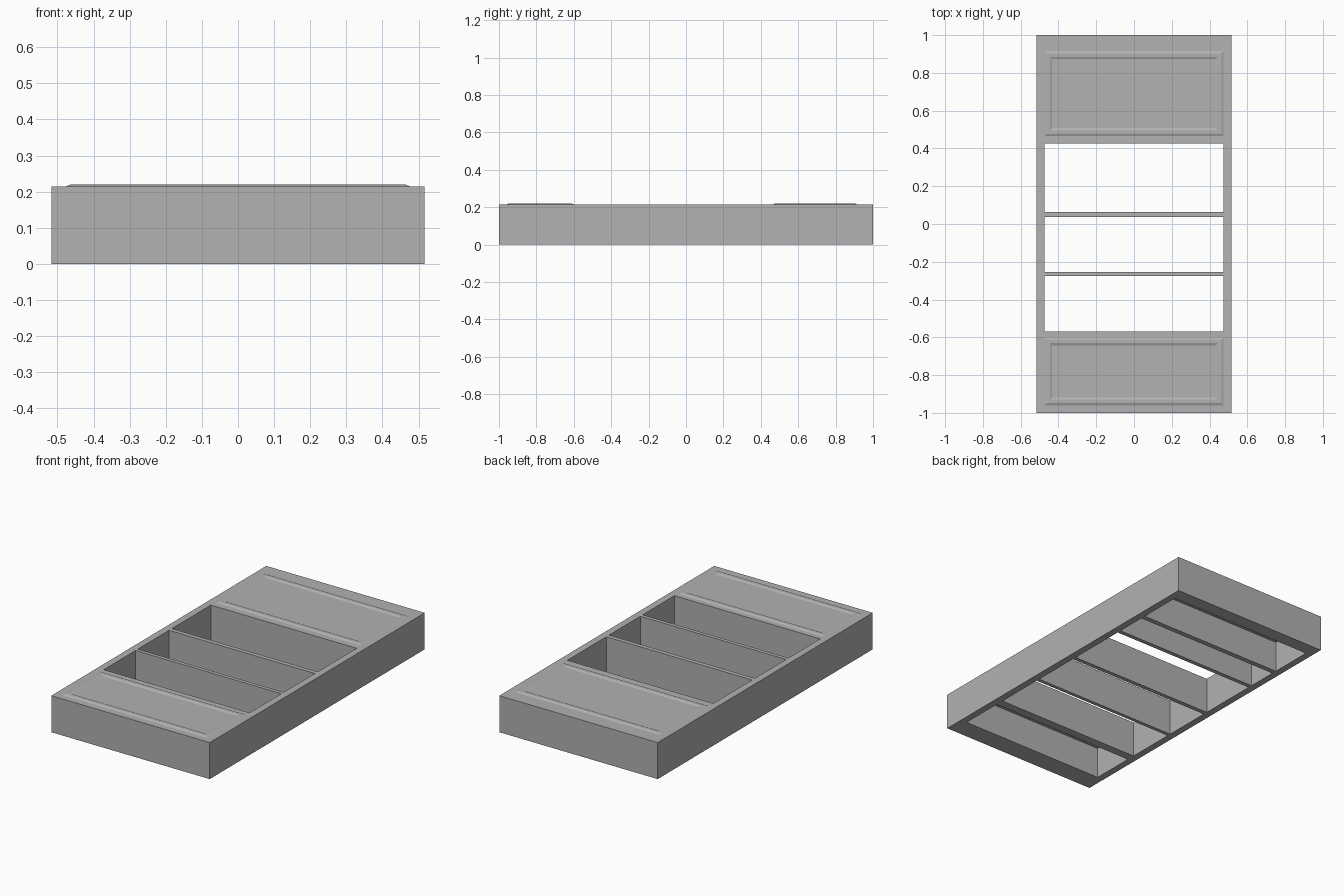
import bpy
import bmesh

cube = bpy.data.objects.get("Cube")
if cube:
    bpy.data.objects.remove(cube, do_unlink=True)

HALF_X, INNER_X = 0.516, 0.475
TOP, CEILING, RIDGE_TOP = 0.215, 0.185, 0.22

grey = bpy.data.materials.new("mid grey")
grey.use_nodes = True
colour = (0.445, 0.445, 0.445, 1.0)
grey.diffuse_color = colour
grey.node_tree.nodes["Principled BSDF"].inputs["Base Color"].default_value = colour


def finish(bm, name):
    bmesh.ops.recalc_face_normals(bm, faces=bm.faces)
    mesh = bpy.data.meshes.new(name)
    bm.to_mesh(mesh)
    bm.free()
    mesh.materials.append(grey)
    obj = bpy.data.objects.new(name, mesh)
    bpy.context.collection.objects.link(obj)
    return obj


def add_box(bm, half_x, y0, y1, z0, z1):
    verts = bmesh.ops.create_cube(bm, size=1)["verts"]
    bmesh.ops.scale(bm, verts=verts, vec=(2 * half_x, y1 - y0, z1 - z0))
    bmesh.ops.translate(bm, verts=verts, vec=(0, (y0 + y1) / 2, (z0 + z1) / 2))


# Main block
bm = bmesh.new()
add_box(bm, HALF_X, -1, 1, 0, TOP)
body = finish(bm, "tray_body")

# Three open compartments, and three hollows closed on top
bm = bmesh.new()
for y0, y1 in ((-0.57, -0.275), (-0.253, 0.037), (0.063, 0.425)):
    add_box(bm, INNER_X, y0, y1, -0.1, TOP + 0.1)
for y0, y1 in ((-0.88, -0.62), (0.45, 0.63), (0.66, 0.92)):
    add_box(bm, INNER_X, y0, y1, -0.1, CEILING)
cutter = finish(bm, "compartment_cutter")
cutter.hide_render = True

cut = body.modifiers.new("compartments", "BOOLEAN")
cut.operation = "DIFFERENCE"
cut.solver = "EXACT"
cut.object = cutter
bpy.context.view_layer.objects.active = body
bpy.ops.object.modifier_apply(modifier=cut.name)
bpy.data.objects.remove(cutter, do_unlink=True)


# Low bevelled ridge framing each end panel
def panel_ridge(name, y0, y1):
    bm = bmesh.new()
    rings = []
    for inset, z in ((0, TOP), (0.012, RIDGE_TOP), (0.03, RIDGE_TOP), (0.042, TOP)):
        x, a, b = INNER_X - inset, y0 + inset, y1 - inset
        rings.append([bm.verts.new(p) for p in
                      ((-x, a, z), (x, a, z), (x, b, z), (-x, b, z))])
    for outer, inner in zip(rings, rings[1:]):
        for i in range(4):
            j = (i + 1) % 4
            bm.faces.new((outer[i], outer[j], inner[j], inner[i]))
    obj = finish(bm, name)
    # Open strips must face upward
    if obj.data.polygons[4].normal.z < 0:
        obj.data.flip_normals()


panel_ridge("front_panel_ridge", -0.96, -0.60)
panel_ridge("back_panel_ridge", 0.465, 0.915)
